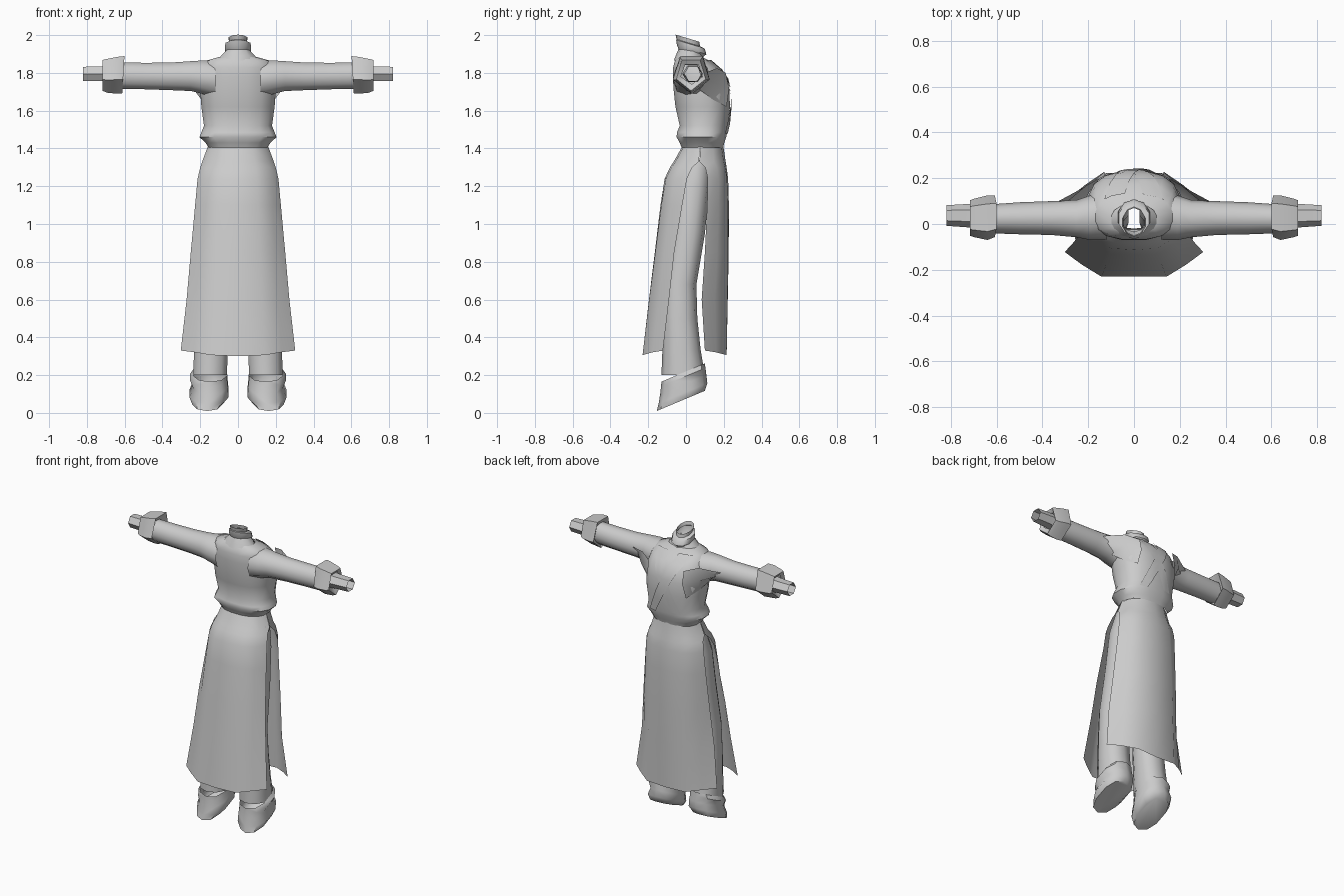
import bpy, bmesh, math
from mathutils import Vector
from mathutils.bvhtree import BVHTree

if "Cube" in bpy.data.objects:
    bpy.data.objects.remove(bpy.data.objects["Cube"])

cloth = bpy.data.materials.new("plain grey")
cloth.diffuse_color = (0.6, 0.6, 0.6, 1)
cloth.use_nodes = True
cloth.node_tree.nodes["Principled BSDF"].inputs["Base Color"].default_value = cloth.diffuse_color


def grid(name, rows, closed=False, caps=(), angle=50):
    """Skin a list of equal-length point rows into one surface."""
    bm = bmesh.new()
    vs = [[bm.verts.new(p) for p in r] for r in rows]
    n = len(rows[0])
    for a, b in zip(vs, vs[1:]):
        for i in range(n if closed else n - 1):
            j = (i + 1) % n
            bm.faces.new((a[i], a[j], b[j], b[i]))
    for c in caps:
        bm.faces.new(vs[c])
    bmesh.ops.recalc_face_normals(bm, faces=bm.faces)
    me = bpy.data.meshes.new(name)
    bm.to_mesh(me)
    bm.free()
    me.materials.append(cloth)
    ob = bpy.data.objects.new(name, me)
    bpy.context.collection.objects.link(ob)
    bpy.ops.object.select_all(action='DESELECT')
    ob.select_set(True)
    bpy.context.view_layer.objects.active = ob
    bpy.ops.object.shade_smooth_by_angle(angle=math.radians(angle))
    return ob


def oval(n, a0, a1, b0, b1, power=1.0, turn=0.0):
    """Points of a rounded section filling a0..a1 by b0..b1."""
    out = []
    for i in range(n):
        t = 2 * math.pi * i / n + turn
        c, s = math.cos(t), math.sin(t)
        c = math.copysign(abs(c) ** power, c)
        s = math.copysign(abs(s) ** power, s)
        out.append(((a0 + a1) / 2 + c * (a1 - a0) / 2, (b0 + b1) / 2 + s * (b1 - b0) / 2))
    return out


def upright(name, rings, n, power=1.0, tilt=0.0, caps=(), mid=0.0, side=1):
    """Loft of level rings: z, x0, x1, y0, y1; tilt raises z with y."""
    rows = [[(side * x, y, z + tilt * (y - mid)) for x, y in oval(n, x0, x1, y0, y1, power, math.pi / n)]
            for z, x0, x1, y0, y1 in rings]
    return grid(name, rows, True, caps)


# torso, bloused above the waist
torso = upright("torso", [(z, -w, w, f, b) for z, w, f, b in (
    (1.405, .158, -.025, .198), (1.43, .175, -.035, .205), (1.46, .207, -.052, .215),
    (1.485, .197, -.05, .22), (1.52, .183, -.035, .225), (1.62, .197, -.058, .235),
    (1.71, .203, -.068, .232), (1.78, .2, -.072, .215), (1.83, .192, -.07, .175),
    (1.865, .17, -.06, .125), (1.885, .10, -.045, .085))], 16, .82)

# folded collar, neck and open neck band
upright("collar", [(1.865, -.115, .115, -.065, .10), (1.89, -.095, .095, -.055, .09),
                   (1.925, -.06, .06, -.04, .08)], 10)
upright("neck", [(1.90, -.055, .055, -.035, .085), (1.925, -.073, .073, -.048, .108),
                 (1.953, -.07, .07, -.052, .098), (1.957, -.048, .048, -.05, .075),
                 (1.98, -.052, .052, -.055, .07)], 10, tilt=-.3, mid=.02)


# skirt: front and back sheets joined at the hips, slit down the sides
# z, half width, slit edge y front, front y, slit edge y back, back y, roundness
SKIRT = ((1.41, .16, .075, -.02, .075, .198, 1.0), (1.33, .19, .068, -.065, .072, .21, .95),
         (1.30, .20, .033, -.085, .102, .215, .85), (1.24, .214, .005, -.113, .115, .223, .7),
         (1.10, .227, -.02, -.135, .112, .227, .5), (.85, .25, -.062, -.165, .10, .226, .3),
         (.60, .272, -.09, -.196, .083, .221, .1), (.33, .303, -.122, -.23, .10, .215, 0))


def skirt_sheet(name, front):
    rows = []
    for z, w, ef, f, eb, b, r in SKIRT:
        e, y = (ef, f) if front else (eb, b)
        half = [(w, e, 0), (w * (.76 + .1 * r), e + (y - e) * (.5 + .05 * r), .3),
                (w * .47, y - (y - e) * .08 * r, .8)]
        pts = [(-x, v, d) for x, v, d in half] + [(0, y, 1)] + half[::-1]
        drop = .03 if z < .4 else 0
        rows.append([(x, v, z - drop * d) for x, v, d in pts])
    grid(name, rows)


skirt_sheet("front_skirt", True)
skirt_sheet("back_skirt", False)

# arms, legs and feet on both sides
for side, tag in ((1, "left"), (-1, "right")):
    def sideways(name, rings, n, power=1.0, caps=(), turn=0.0):
        rows = [[(side * (x + lean * (z - 1.79)), y, z) for y, z in oval(n, y0, y1, z0, z1, power, turn)]
                for x, y0, y1, z0, z1, lean in rings]
        grid(name, rows, True, caps)

    sideways(tag + "_sleeve", [
        (.12, -.07, .15, 1.66, 1.868, 0), (.19, -.07, .125, 1.685, 1.87, 0),
        (.25, -.058, .105, 1.70, 1.866, 0), (.36, -.048, .10, 1.705, 1.858, 0),
        (.50, -.045, .095, 1.71, 1.857, 0), (.64, -.04, .085, 1.713, 1.86, 0)], 10)
    sideways(tag + "_cuff", [
        (.63, -.035, .085, 1.72, 1.855, 0), (.607, -.062, .13, 1.69, 1.91, -.06),
        (.64, -.075, .13, 1.69, 1.905, 0), (.70, -.062, .115, 1.695, 1.89, .08),
        (.717, -.055, .108, 1.705, 1.885, 0), (.70, -.03, .09, 1.74, 1.855, 0)],
        5, turn=-math.pi / 2)
    sideways(tag + "_wrist", [
        (.68, -.02, .09, 1.745, 1.845, 0), (.72, -.015, .088, 1.75, 1.84, 0),
        (.82, -.008, .082, 1.752, 1.838, 0)], 6)

    # leg with a slightly bent knee
    upright(tag + "_leg", [
        (1.34, .02, .18, 0, .13), (1.2, .02, .205, -.05, .125), (.95, .03, .215, -.08, .10),
        (.68, .04, .225, -.12, .055), (.5, .045, .232, -.125, .06),
        (.33, .05, .237, -.125, .078), (.2, .055, .24, -.13, .10)], 10, .85, side=side)
    # boot with a sole that slopes down to the toe
    upright(tag + "_boot", [
        (.22, .055, .24, -.13, .10), (.195, .053, .258, -.132, .103), (.155, .05, .24, -.137, .108),
        (.11, .045, .262, -.145, .113), (.075, .08, .245, -.155, .10)], 10, .85, tilt=.42, mid=.0,
        caps=(-1,), side=side)
    # loose cloth behind the armpit
    s = side
    grid(tag + "_back_drape", [
        [(s * .13, .21, 1.80), (s * .13, .228, 1.72), (s * .15, .215, 1.62)],
        [(s * .21, .165, 1.825), (s * .215, .17, 1.74), (s * .195, .14, 1.66)],
        [(s * .33, .10, 1.80), (s * .30, .09, 1.765), (s * .24, .06, 1.72)]])

# crossed lapels lying on the back
tree = BVHTree.FromObject(torso, bpy.context.evaluated_depsgraph_get())


def lapel(name, top, bottom, width, lift):
    rows = []
    for i in range(9):
        t = i / 8
        x = top[0] + (bottom[0] - top[0]) * t
        z = top[1] + (bottom[1] - top[1]) * t
        row = []
        for k in (-1, -.3, .4, 1):
            px = x + k * width * (1 - .4 * t)
            hit = tree.ray_cast(Vector((px, 2, z)), Vector((0, -1, 0)))[0]
            y = hit.y if hit else .08
            row.append((px, y + lift, z + (.004 if t < .1 else 0)))
        rows.append(row)
    grid(name, rows)


lapel("under_lapel", (.085, 1.865), (-.08, 1.5), .045, .005)
lapel("over_lapel", (-.085, 1.865), (.10, 1.48), .045, .009)
